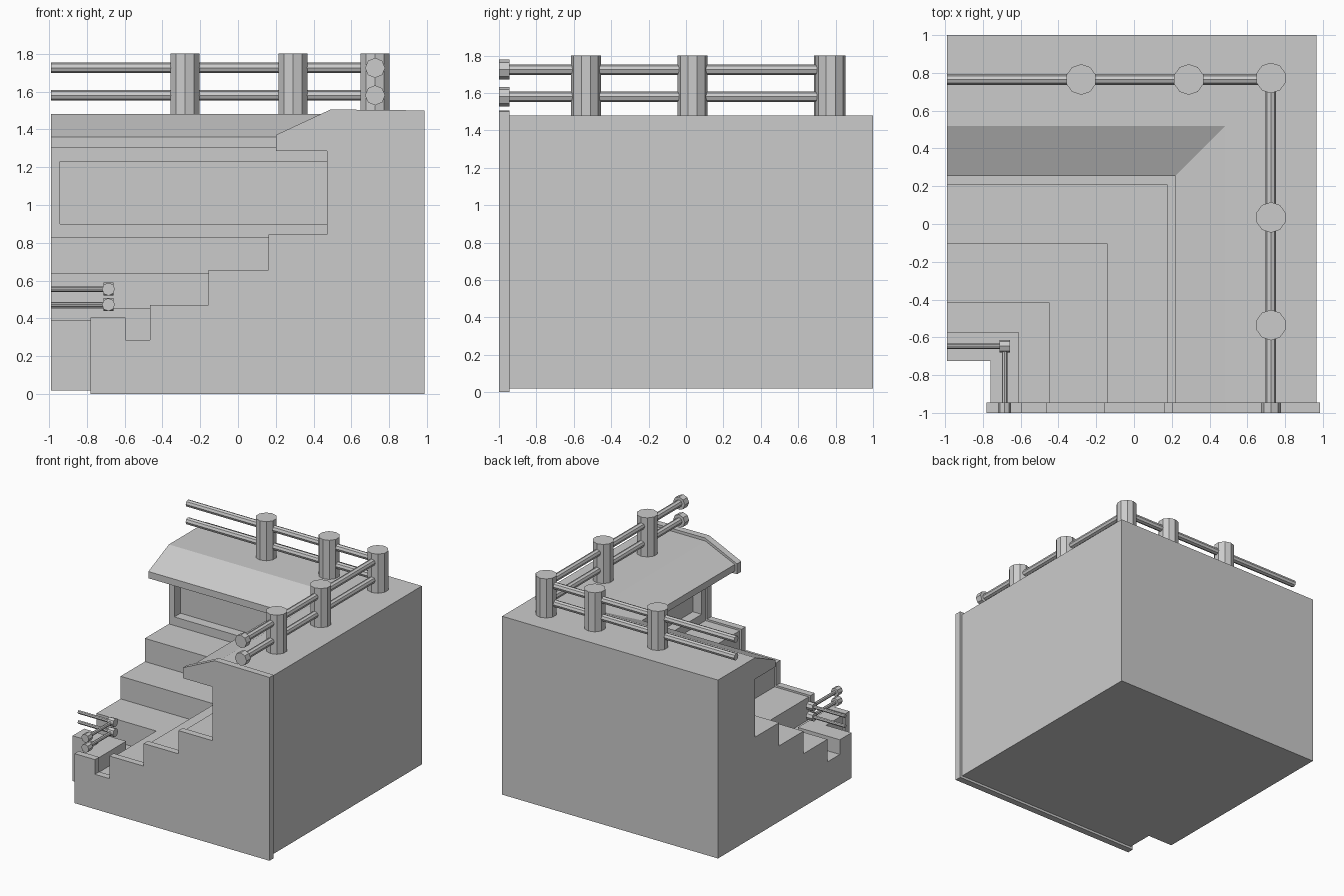
import bpy, bmesh
from math import pi
from mathutils import Vector

if "Cube" in bpy.data.objects:
    bpy.data.objects.remove(bpy.data.objects["Cube"])

SHIFT = 0.035  # y = x + SHIFT along the mitred corner


def make_object(name, bm):
    bmesh.ops.recalc_face_normals(bm, faces=bm.faces)
    mesh = bpy.data.meshes.new(name)
    bm.to_mesh(mesh)
    bm.free()
    ob = bpy.data.objects.new(name, mesh)
    bpy.context.collection.objects.link(ob)
    return ob


def loft(name, rings):
    """Join matching closed rings and cap both ends."""
    bm = bmesh.new()
    rows = [[bm.verts.new(p) for p in ring] for ring in rings]
    n = len(rows[0])
    for a, b in zip(rows, rows[1:]):
        for i in range(n):
            j = (i + 1) % n
            bm.faces.new((a[i], a[j], b[j], b[i]))
    bm.faces.new(rows[0])
    bm.faces.new(rows[-1])
    return make_object(name, bm)


def corner_sweep(name, profile, x_end, y_end):
    """Sweep a section around the inside corner with a mitre."""
    return loft(name, [
        [(x_end, p + SHIFT, z) for p, z in profile],
        [(p, p + SHIFT, z) for p, z in profile],
        [(p, y_end, z) for p, z in profile]])


def rod(name, a, b, radius, sides=8):
    """Low-poly cylinder between two points."""
    a, b = Vector(a), Vector(b)
    d = b - a
    bm = bmesh.new()
    bmesh.ops.create_cone(bm, cap_ends=True, segments=sides, radius1=radius,
                          radius2=radius, depth=d.length)
    bm.transform(d.to_track_quat('Z', 'Y').to_matrix().to_4x4())
    bmesh.ops.translate(bm, verts=bm.verts, vec=(a + b) / 2)
    return make_object(name, bm)


# Stepped stand with canopy, running around the corner
stand = corner_sweep("stand_body", [
    (-0.76, 0.02), (0.965, 0.02), (0.965, 1.48), (0.485, 1.48), (0.22, 1.36),
    (0.22, 1.305), (0.485, 1.305), (0.485, 0.83), (0.175, 0.83), (0.175, 0.64),
    (-0.14, 0.64), (-0.14, 0.455), (-0.45, 0.455), (-0.45, 0.27),
    (-0.61, 0.27), (-0.61, 0.39), (-0.76, 0.39)], -0.99, -0.945)

# Long recess in the back wall under the canopy
cutter = corner_sweep("recess_cutter", [
    (0.40, 0.90), (0.565, 0.90), (0.565, 1.23), (0.40, 1.23)], -0.94, -0.895)
cutter.hide_render = True
cutter.hide_set(True)
cut = stand.modifiers.new("recess", 'BOOLEAN')
cut.operation = 'DIFFERENCE'
cut.solver = 'EXACT'
cut.object = cutter

# End wall closing the front side
wall = [(-0.78, 0), (0.985, 0), (0.985, 1.5), (0.49, 1.505), (0.2, 1.37),
        (0.2, 1.285), (0.47, 1.285), (0.47, 0.845), (0.16, 0.845),
        (0.16, 0.655), (-0.155, 0.655), (-0.155, 0.47), (-0.465, 0.47),
        (-0.465, 0.285), (-0.595, 0.285), (-0.595, 0.405), (-0.78, 0.405)]
loft("end_wall", [[(x, y, z) for x, z in wall] for y in (-1, -0.945)])

# Fence posts on the top deck
for i, (x, y) in enumerate([(-0.28, 0.765), (0.29, 0.765), (0.725, 0.773),
                            (0.725, 0.035), (0.725, -0.535)]):
    rod(f"fence_post_{i + 1}", (x, y, 1.48), (x, y, 1.8), 0.081, 10)

# Fence rails and their end caps
for tag, z in (("lower", 1.58), ("upper", 1.725)):
    rod(f"{tag}_back_rail", (-0.99, 0.765, z), (0.725, 0.765, z), 0.028)
    rod(f"{tag}_side_rail", (0.725, 0.765, z), (0.725, -0.95, z), 0.028)
    rod(f"{tag}_rail_cap", (0.725, -0.945, z), (0.725, -1, z), 0.053)

# Small front barrier with corner joints and end caps
for tag, z in (("lower", 0.473), ("upper", 0.555)):
    rod(f"{tag}_barrier_front", (-0.99, -0.647, z), (-0.685, -0.647, z), 0.014)
    rod(f"{tag}_barrier_side", (-0.685, -0.647, z), (-0.685, -0.95, z), 0.014)
    rod(f"{tag}_barrier_joint", (-0.712, -0.647, z), (-0.657, -0.647, z), 0.034)
    rod(f"{tag}_barrier_cap", (-0.685, -0.945, z), (-0.685, -1, z), 0.034)
